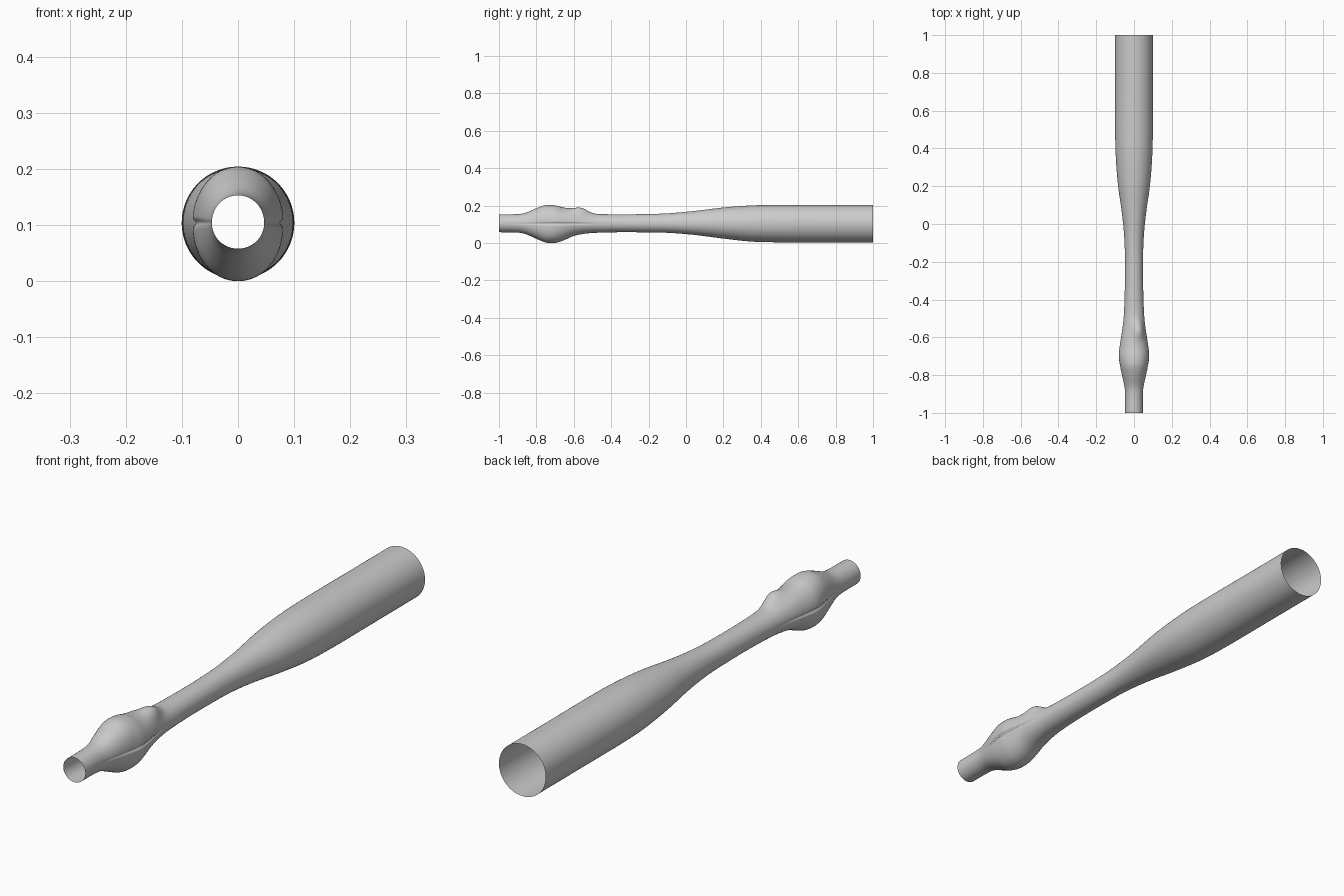
import bpy, bmesh, math

if "Cube" in bpy.data.objects:
    bpy.data.objects.remove(bpy.data.objects["Cube"])

AXIS_Z = 0.104
SEG, ROWS = 128, 200

# y, radius upward, radius sideways, radius downward
PROFILE = [
    (-1.00, .049, .047, .046), (-0.90, .051, .047, .048), (-0.86, .057, .051, .055),
    (-0.80, .082, .064, .081), (-0.75, .099, .074, .101), (-0.70, .097, .081, .103),
    (-0.66, .087, .078, .092), (-0.60, .076, .069, .066), (-0.54, .062, .060, .054),
    (-0.48, .052, .054, .049), (-0.35, .050, .049, .046), (-0.20, .051, .048, .047),
    (-0.08, .056, .051, .050), (0.05, .068, .063, .061), (0.20, .086, .084, .080),
    (0.35, .097, .096, .096), (0.50, .100, .100, .100), (0.70, .100, .100, .100),
    (1.00, .100, .100, .100),
]


def sample(y, k):
    """Smooth cubic interpolation of one profile column."""
    i = max(j for j in range(len(PROFILE) - 1) if PROFILE[j][0] <= y + 1e-9)
    p = [PROFILE[min(max(i + d, 0), len(PROFILE) - 1)] for d in (-1, 0, 1, 2)]
    h = p[2][0] - p[1][0]
    t = (y - p[1][0]) / h
    m0 = (p[2][k] - p[0][k]) / (p[2][0] - p[0][0]) * h
    m1 = (p[3][k] - p[1][k]) / (p[3][0] - p[1][0]) * h
    return ((2*t**3 - 3*t*t + 1) * p[1][k] + (t**3 - 2*t*t + t) * m0
            + (3*t*t - 2*t**3) * p[2][k] + (t**3 - t*t) * m1)


def bump(x, width):
    return math.exp(-(x / width) ** 2)


def radius(y, a):
    s, c = math.sin(a), math.cos(a)
    r = sample(y, 2) * c * c + sample(y, 1 if s > 0 else 3) * s * s
    # small pointed crest behind the main swelling
    r += 0.021 * bump(y + 0.56, 0.045) * bump(a - math.radians(72), 0.45)
    # lengthwise seam along each side of the swelling
    r -= 0.007 * bump(s, 0.06) * bump(y + 0.68, 0.15)
    return r


# open tube with swollen knot
bm = bmesh.new()
rings = []
for i in range(ROWS + 1):
    y = -1 + 2 * i / ROWS
    ring = []
    for j in range(SEG):
        a = 2 * math.pi * j / SEG
        r = radius(y, a)
        ring.append(bm.verts.new((r * math.cos(a), y, AXIS_Z + r * math.sin(a))))
    rings.append(ring)
for lo, hi in zip(rings, rings[1:]):
    for j in range(SEG):
        k = (j + 1) % SEG
        bm.faces.new((lo[j], hi[j], hi[k], lo[k])).smooth = True
bmesh.ops.recalc_face_normals(bm, faces=bm.faces)
low = min(v.co.z for v in bm.verts)
bmesh.ops.translate(bm, vec=(0, 0, -low), verts=bm.verts)

mesh = bpy.data.meshes.new("tube")
bm.to_mesh(mesh)
bm.free()
tube = bpy.data.objects.new("tube", mesh)
bpy.context.collection.objects.link(tube)
